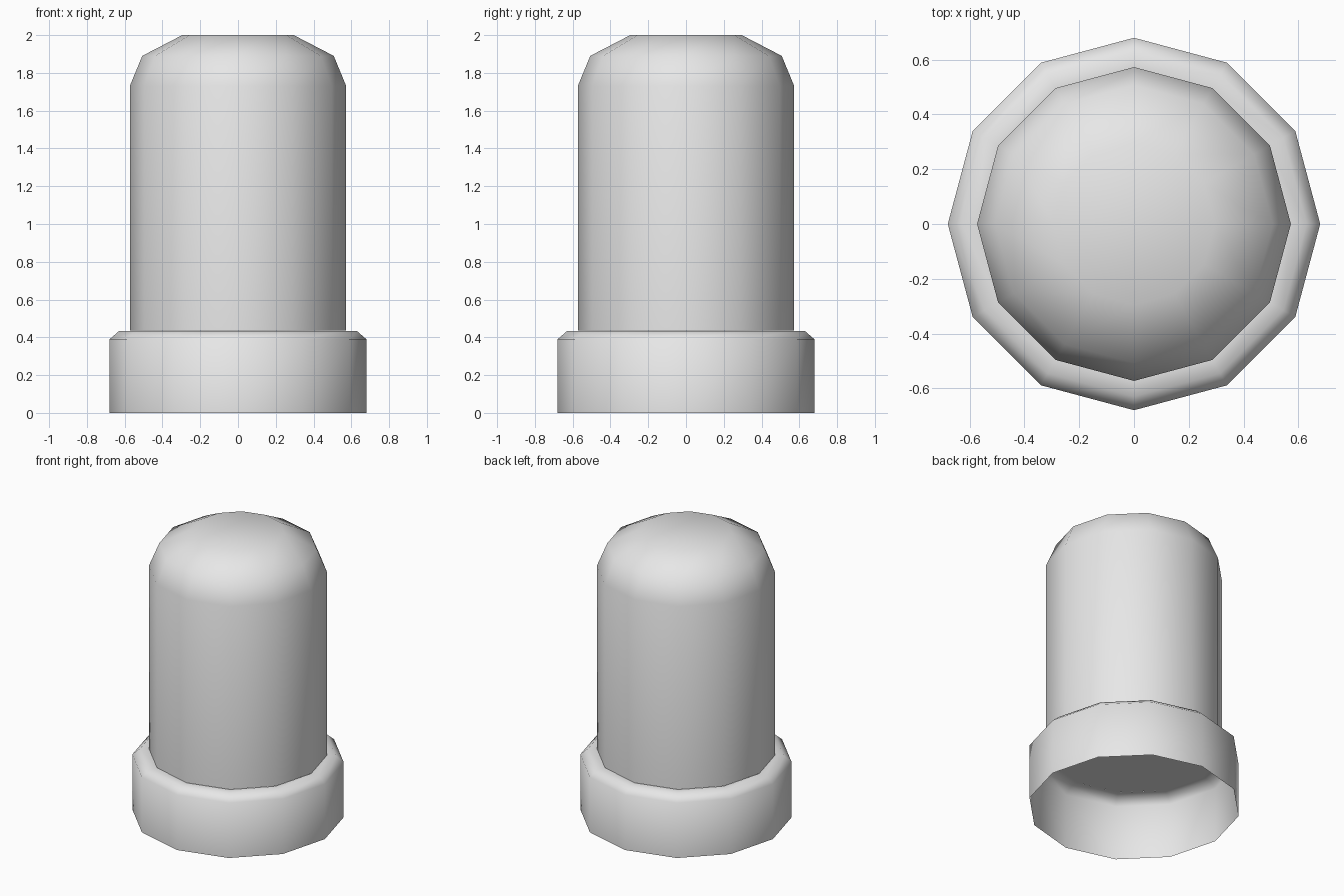
import bpy
import bmesh
import math

cube = bpy.data.objects.get("Cube")
if cube:
    bpy.data.objects.remove(cube, do_unlink=True)

SIDES = 12

# Single plain grey
grey = bpy.data.materials.new("light_grey")
grey.use_nodes = True
colour = (0.8, 0.8, 0.8, 1.0)
grey.diffuse_color = colour
grey.node_tree.nodes["Principled BSDF"].inputs["Base Color"].default_value = colour


def turned_part(name, profile, cap_bottom=False, cap_top=False):
    """Turn a (radius, height) profile, listed bottom to top, around z."""
    bm = bmesh.new()
    rings = []
    for r, z in profile:
        ring = []
        for i in range(SIDES):
            a = 2 * math.pi * i / SIDES
            ring.append(bm.verts.new((r * math.cos(a), r * math.sin(a), z)))
        rings.append(ring)
    for low, high in zip(rings, rings[1:]):
        for i in range(SIDES):
            j = (i + 1) % SIDES
            bm.faces.new((low[i], low[j], high[j], high[i]))
    if cap_bottom:
        bm.faces.new(rings[0][::-1])
    if cap_top:
        bm.faces.new(rings[-1])
    mesh = bpy.data.meshes.new(name)
    bm.to_mesh(mesh)
    bm.free()
    mesh.materials.append(grey)
    obj = bpy.data.objects.new(name, mesh)
    bpy.context.collection.objects.link(obj)
    bpy.ops.object.select_all(action='DESELECT')
    obj.select_set(True)
    bpy.context.view_layer.objects.active = obj
    bpy.ops.object.shade_smooth_by_angle(angle=math.radians(60))
    return obj


# Thin open collar with a chamfered shoulder and an inward lip
turned_part("collar", [(0.68, 0.0), (0.68, 0.39), (0.63, 0.433), (0.57, 0.433)])

# Closed cylinder with a rounded top, seated in the collar
turned_part("domed_body",
            [(0.573, 0.435), (0.573, 1.73), (0.507, 1.89), (0.295, 2.0)],
            cap_bottom=True, cap_top=True)
